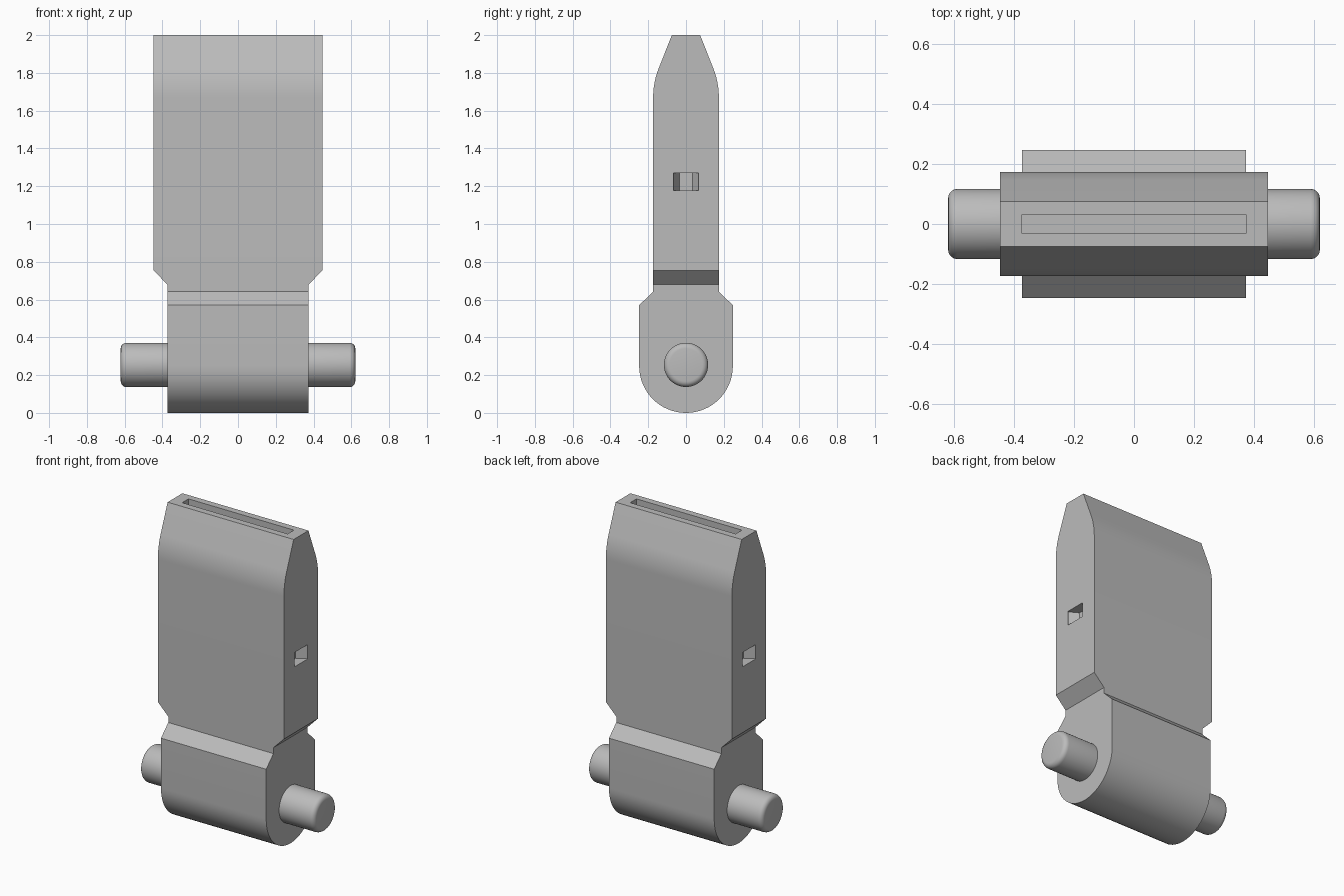
import bpy, bmesh, math
from mathutils import Matrix

cube = bpy.data.objects.get("Cube")
if cube:
    bpy.data.objects.remove(cube, do_unlink=True)

GREY = (0.5, 0.5, 0.5, 1)
grey = bpy.data.materials.new("plain grey")
grey.use_nodes = True
grey.diffuse_color = GREY
grey.node_tree.nodes["Principled BSDF"].inputs["Base Color"].default_value = GREY


def make_object(name, bm):
    bmesh.ops.remove_doubles(bm, verts=bm.verts, dist=1e-4)
    bmesh.ops.recalc_face_normals(bm, faces=bm.faces)
    mesh = bpy.data.meshes.new(name)
    bm.to_mesh(mesh)
    bm.free()
    mesh.materials.append(grey)
    obj = bpy.data.objects.new(name, mesh)
    bpy.context.collection.objects.link(obj)
    return obj


def extrude(name, outline, direction):
    """Solid prism from a closed outline."""
    bm = bmesh.new()
    face = bm.faces.new([bm.verts.new(p) for p in outline])
    new = bmesh.ops.extrude_face_region(bm, geom=[face])["geom"]
    bmesh.ops.translate(bm, vec=direction, verts=[g for g in new if isinstance(g, bmesh.types.BMVert)])
    return make_object(name, bm)


def loft(name, sections):
    """Stack of rectangles given as (z, half width, half depth)."""
    bm = bmesh.new()
    rings = [[bm.verts.new((sx * w, sy * d, z)) for sx, sy in ((-1, -1), (1, -1), (1, 1), (-1, 1))]
             for z, w, d in sections]
    for low, high in zip(rings, rings[1:]):
        for i in range(4):
            j = (i + 1) % 4
            bm.faces.new((low[i], low[j], high[j], high[i]))
    bm.faces.new(rings[0])
    bm.faces.new(rings[-1])
    return make_object(name, bm)


def cut(target, cutter):
    mod = target.modifiers.new("cut", "BOOLEAN")
    mod.operation, mod.solver, mod.object = "DIFFERENCE", "EXACT", cutter
    bpy.context.view_layer.update()
    graph = bpy.context.evaluated_depsgraph_get()
    mesh = bpy.data.meshes.new_from_object(target.evaluated_get(graph))
    target.modifiers.clear()
    target.data = mesh
    bpy.data.objects.remove(cutter, do_unlink=True)


def smooth(obj):
    bpy.ops.object.select_all(action="DESELECT")
    obj.select_set(True)
    bpy.context.view_layer.objects.active = obj
    bpy.ops.object.shade_smooth_by_angle(angle=math.radians(20))


BASE_W, BODY_W = 0.374, 0.448
BASE_R, BODY_D = 0.248, 0.174

# Pivot base: round underside, straight walls, sloping shoulders
arc = [math.pi * i / 32 for i in range(33)]
base_outline = [(-BASE_W, -BASE_R * math.cos(a), BASE_R - BASE_R * math.sin(a)) for a in arc]
base_outline += [(-BASE_W, y, z) for y, z in
                 ((BASE_R, 0.57), (BODY_D, 0.642), (-BODY_D, 0.642), (-BASE_R, 0.57))]
base = extrude("pivot_base", base_outline, (2 * BASE_W, 0, 0))

# Upper body: narrow neck, flared shoulders, curved taper to a flat top
taper = math.radians(21)
sections = [(0.642, BASE_W, BODY_D), (0.68, BASE_W, BODY_D), (0.755, BODY_W, BODY_D)]
for i in range(11):
    a = taper * i / 10
    sections.append((1.67 + 0.42 * math.sin(a), BODY_W, BODY_D - 0.42 * (1 - math.cos(a))))
sections.append((2.0, BODY_W, 0.075))
body = loft("upper_body", sections)

# Slot in the top
cut(body, loft("slot_cutter", [(1.6, 0.375, 0.032), (2.1, 0.375, 0.032)]))

# Small tapered pocket in each side
for side in (-1, 1):
    plan = [(0.47, -0.066), (0.44, -0.066), (0.385, -0.035),
            (0.385, 0.035), (0.44, 0.066), (0.47, 0.066)]
    cut(body, extrude("pocket_cutter", [(side * x, y, 1.178) for x, y in plan], (0, 0, 0.092)))

# Pivot pins with rounded ends
for side, name in ((1, "left_pin"), (-1, "right_pin")):
    bm = bmesh.new()
    bmesh.ops.create_cone(bm, cap_ends=True, segments=48, radius1=0.117, radius2=0.117, depth=0.27)
    rim = [e for e in bm.edges if all(v.co.z > 0 for v in e.verts)]
    bmesh.ops.bevel(bm, geom=rim, offset=0.03, segments=5, profile=0.5, affect="EDGES")
    bmesh.ops.transform(bm, verts=bm.verts, matrix=Matrix.Translation((side * 0.486, 0, 0.254))
                        @ Matrix.Rotation(side * math.pi / 2, 4, "Y"))
    smooth(make_object(name, bm))

smooth(base)
smooth(body)
